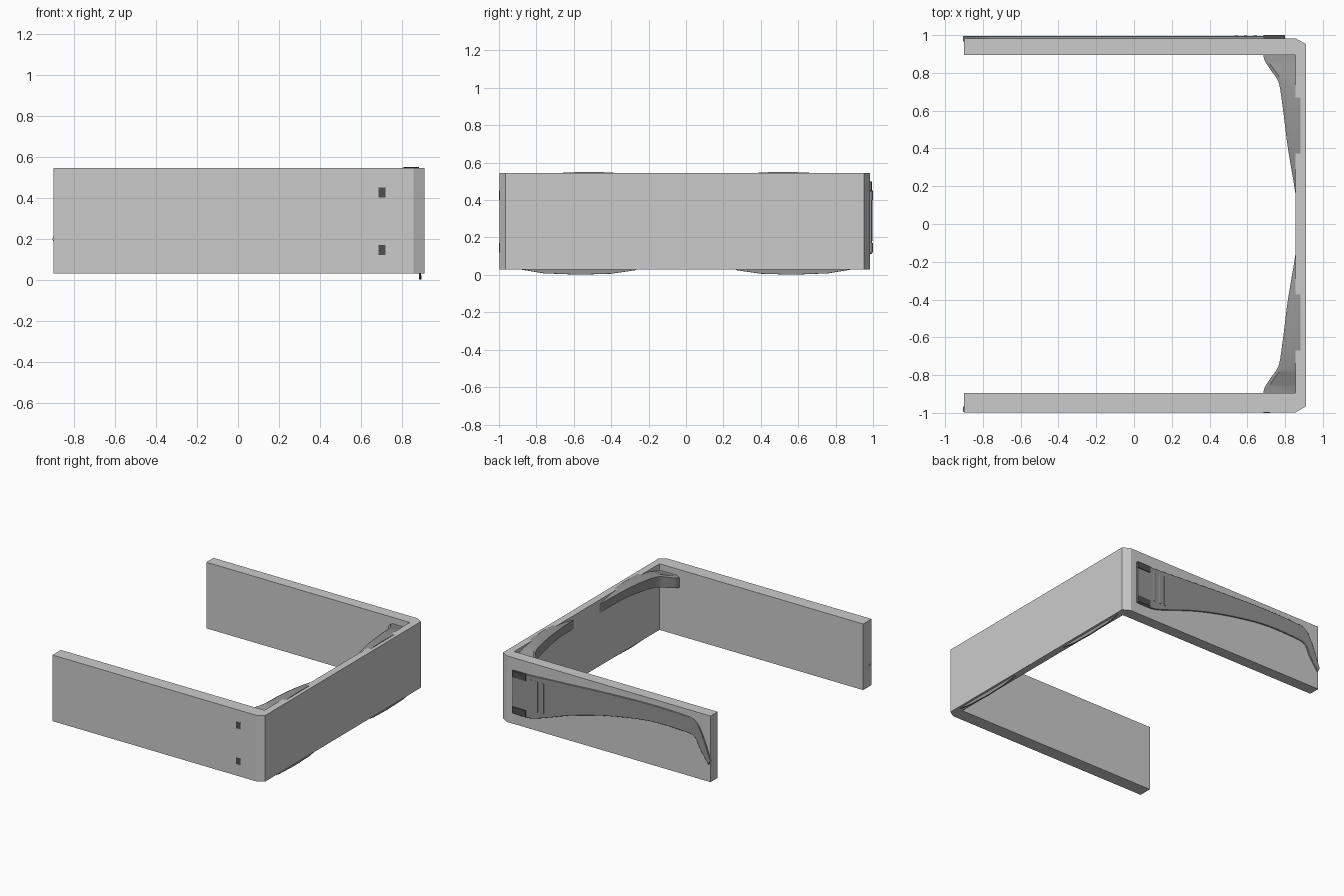
import bpy, bmesh
from mathutils import Vector

if "Cube" in bpy.data.objects:
    bpy.data.objects.remove(bpy.data.objects["Cube"])


def material(name, v):
    m = bpy.data.materials.new(name)
    m.diffuse_color = (v, v, v, 1)
    m.use_nodes = True
    m.node_tree.nodes["Principled BSDF"].inputs["Base Color"].default_value = m.diffuse_color
    return m


FRAME = material("frame_dark", 0.30)
HINGE = material("hinge_dark", 0.08)


def finish(bm, name, mat=None, bevel=0, smooth=False):
    bmesh.ops.recalc_face_normals(bm, faces=bm.faces[:])
    me = bpy.data.meshes.new(name)
    bm.to_mesh(me)
    bm.free()
    ob = bpy.data.objects.new(name, me)
    bpy.context.collection.objects.link(ob)
    if mat:
        me.materials.append(mat)
    if bevel:
        b = ob.modifiers.new("bevel", 'BEVEL')
        b.width, b.segments, b.limit_method = bevel, 2, 'ANGLE'
    if smooth:
        bpy.ops.object.select_all(action='DESELECT')
        ob.select_set(True)
        bpy.context.view_layer.objects.active = ob
        bpy.ops.object.shade_smooth_by_angle(angle=0.6)
    return ob


def prism(name, points, offset, mat=None, bevel=0, smooth=False):
    bm = bmesh.new()
    face = bm.faces.new([bm.verts.new(p) for p in points])
    ext = bmesh.ops.extrude_face_region(bm, geom=[face], use_keep_orig=True)
    vs = [g for g in ext["geom"] if isinstance(g, bmesh.types.BMVert)]
    bmesh.ops.translate(bm, verts=vs, vec=Vector(offset))
    return finish(bm, name, mat, bevel, smooth)


def box(name, lo, hi, mat=None, bevel=0):
    (a, b, c), (d, e, f) = lo, hi
    return prism(name, [(a, b, c), (d, b, c), (d, e, c), (a, e, c)], (0, 0, f - c), mat, bevel)


def spline(rows, n=5):
    """Catmull-Rom through rows of any width."""
    out, k = [], len(rows) - 1
    for i in range(k):
        p = [rows[max(0, min(k, i + j))] for j in (-1, 0, 1, 2)]
        for s in range(n):
            t = s / n
            out.append([0.5 * (2 * b + (c - a) * t + (2 * a - 5 * b + 4 * c - d) * t * t
                               + (3 * b - a - 3 * c + d) * t ** 3) for a, b, c, d in zip(*p)])
    return out + [list(rows[-1])]


def loft(name, sections, mat=None, bevel=0):
    bm = bmesh.new()
    rings = [[bm.verts.new(p) for p in s] for s in sections]
    n = len(rings[0])
    for a, b in zip(rings, rings[1:]):
        for i in range(n):
            bm.faces.new((a[i], a[(i + 1) % n], b[(i + 1) % n], b[i]))
    bm.faces.new(rings[0])
    bm.faces.new(rings[-1])
    return finish(bm, name, mat, bevel, True)


# U-shaped wall wrapped around the eyewear
wall = [(-0.90, -0.998), (0.855, -0.998), (0.91, -0.965), (0.91, 0.953), (0.855, 0.983),
        (-0.90, 0.983), (-0.90, 0.895), (0.855, 0.895), (0.855, -0.895), (-0.90, -0.895)]
prism("wall_shell", [(x, y, 0.03) for x, y in wall], (0, 0, 0.515))

# Temple outline: top x, top z, bottom x, bottom z from hinge to tip
TEMPLE = [(0.80, 0.445, 0.80, 0.115), (0.66, 0.45, 0.66, 0.115), (0.53, 0.457, 0.53, 0.15),
          (0.27, 0.472, 0.27, 0.24), (0.00, 0.487, -0.03, 0.315), (-0.35, 0.50, -0.38, 0.37),
          (-0.66, 0.495, -0.68, 0.37), (-0.77, 0.475, -0.77, 0.35),
          (-0.835, 0.38, -0.815, 0.27), (-0.905, 0.20, -0.89, 0.165)]

# Brow: y, inner x, bottom z, top z
BROW = [(0.0, 0.868, 0.42, 0.50), (0.15, 0.856, 0.44, 0.52), (0.40, 0.815, 0.47, 0.547),
        (0.62, 0.787, 0.46, 0.548), (0.75, 0.765, 0.44, 0.535), (0.82, 0.72, 0.42, 0.515),
        (0.87, 0.69, 0.41, 0.50), (0.93, 0.68, 0.40, 0.49)]

# Rim / lens outline in y, z
LENS = [(0.12, 0.44), (0.14, 0.30), (0.19, 0.13), (0.27, 0.025), (0.40, 0.006), (0.57, 0.001),
        (0.76, 0.008), (0.88, 0.028), (0.92, 0.12), (0.93, 0.30), (0.90, 0.44),
        (0.66, 0.52), (0.52, 0.53), (0.38, 0.52)]

for s, side in ((1, "left"), (-1, "right")):
    y0, y1 = s * 0.965, s * 0.994
    loft("temple_" + side,
         [[(a, y0, b), (a, y1, b), (c, y1, d), (c, y0, d)] for a, b, c, d in spline(TEMPLE)],
         FRAME, 0.003)

    # hinge blocks, top and bottom
    for z in (0.12, 0.40):
        box("hinge_block_" + side, (0.685, s * 0.95, z),
            (0.72 if s < 0 else 0.80, s * 1.0, z + 0.05), HINGE)

    # vertical ribs beside the hinge
    for i in range(3):
        x = 0.53 + i * 0.05
        box("temple_rib_" + side, (x, s * 0.97, 0.18), (x + 0.022, s * 0.997, 0.42), FRAME, 0.003)

    # half of the curved brow
    loft("brow_" + side,
         [[(xi, s * y, zb), (xi, s * y, zt - 0.012), (xi + 0.02, s * y, zt),
           (0.882, s * y, zt), (0.882, s * y, zb)] for y, xi, zb, zt in spline(BROW)], FRAME)

    # tilted lens
    prism("lens_" + side, [(0.882 - 0.02 * z, s * y, z) for y, z in LENS],
          (0.012, 0, 0), FRAME, 0.002)
